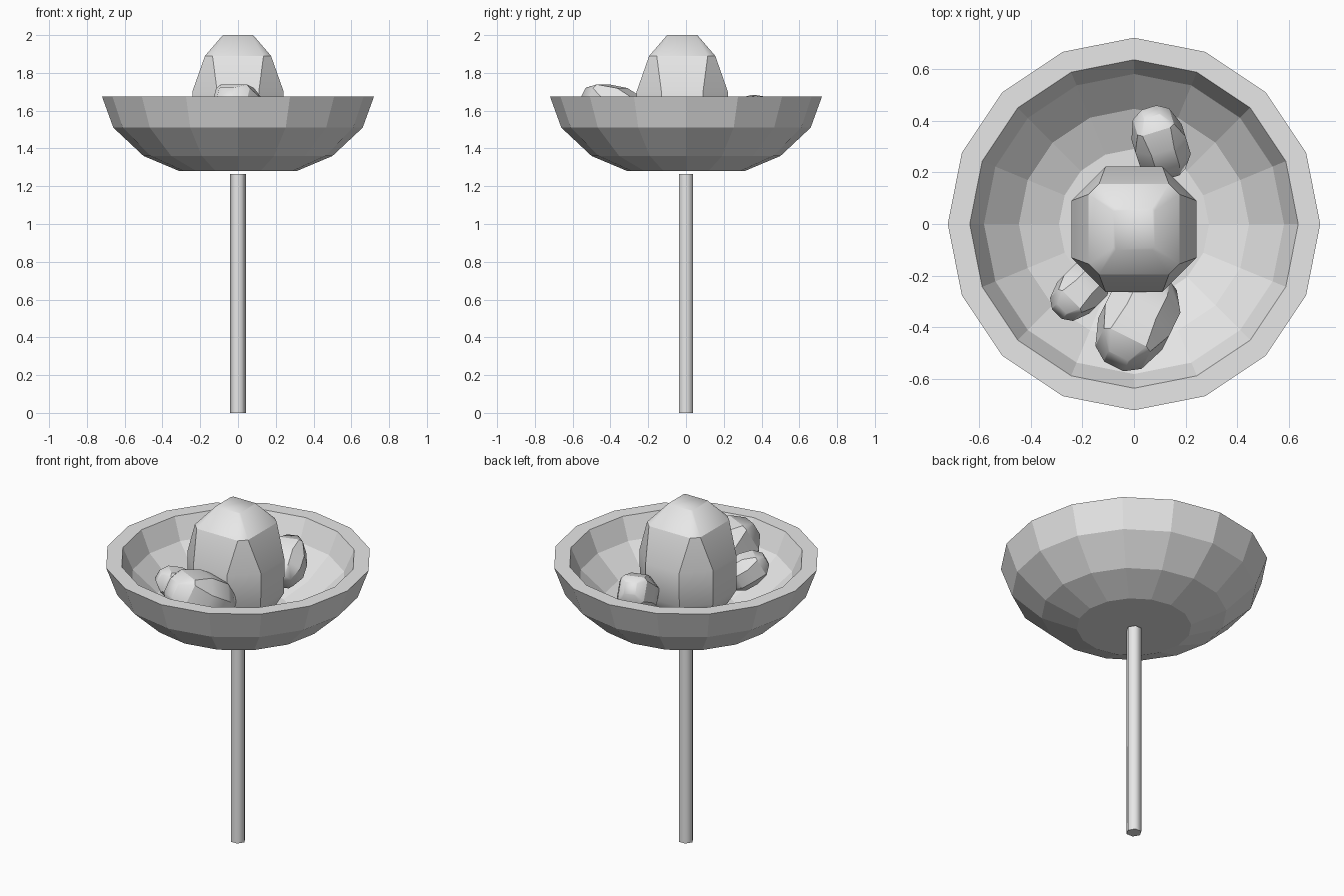
import bpy
import bmesh
import math
from mathutils import Vector

old = bpy.data.objects.get("Cube")
if old:
    bpy.data.objects.remove(old, do_unlink=True)

stone = bpy.data.materials.new("light_grey_stone")
stone.use_nodes = True
stone.diffuse_color = (0.8, 0.8, 0.8, 1)
stone.node_tree.nodes["Principled BSDF"].inputs["Base Color"].default_value = (0.8, 0.8, 0.8, 1)


def circle(radius, z, sides):
    return [Vector((radius * math.cos(math.tau * i / sides),
                    radius * math.sin(math.tau * i / sides), z)) for i in range(sides)]


def chamfered_square(half, flat, z):
    corners = []
    for sx, sy in ((1, 1), (-1, 1), (-1, -1), (1, -1)):
        pair = [(half * sx, flat * sy, z), (flat * sx, half * sy, z)]
        corners += pair if sx * sy > 0 else pair[::-1]
    return [Vector(c) for c in corners]


def loft(name, rings, smooth=False, sharp_from=None):
    """Skin closed rings in order and cap both ends."""
    bm = bmesh.new()
    loops = [[bm.verts.new(p) for p in ring] for ring in rings]
    for a, b in zip(loops, loops[1:]):
        for i in range(len(a)):
            j = (i + 1) % len(a)
            bm.faces.new((a[i], a[j], b[j], b[i]))
    bm.faces.new(loops[0])
    bm.faces.new(loops[-1])
    bmesh.ops.recalc_face_normals(bm, faces=bm.faces)
    for face in bm.faces:
        face.smooth = smooth
    # Keep the corner ridges and the edge of the cap crisp
    if sharp_from is not None:
        level = {v: k for k, loop in enumerate(loops) for v in loop}
        for e in bm.edges:
            k, m = sorted(level[v] for v in e.verts)
            if (k != m and k >= sharp_from) or k == m == sharp_from:
                e.smooth = False
    mesh = bpy.data.meshes.new(name)
    bm.to_mesh(mesh)
    bm.free()
    mesh.materials.append(stone)
    obj = bpy.data.objects.new(name, mesh)
    bpy.context.collection.objects.link(obj)
    return obj


# Bowl: outer wall up, over the rim, inner wall down
bowl_profile = [(0.31, 1.28), (0.50, 1.36), (0.66, 1.51), (0.72, 1.675),
                (0.635, 1.675), (0.58, 1.55), (0.445, 1.425), (0.29, 1.36)]
loft("bowl", [circle(r, z, 16) for r, z in bowl_profile])

# Pole: hexagonal post
pole = loft("pole", [circle(0.042, z, 6) for z in (0, 1.265)], smooth=True)
for edge in pole.data.edges:
    a, b = (pole.data.vertices[i].co.z for i in edge.vertices)
    edge.use_edge_sharp = abs(a - b) < 0.01

# Rocks: one egg-shaped boulder, repeated at smaller sizes and tilted
rock_profile = [(0.08, 0.07, 0.35), (0.175, 0.135, 0.24), (0.242, 0.11, 0.05),
                (0.24, 0.11, -0.15), (0.15, 0.08, -0.31)]
rocks = [("large_rock", (0, -0.02, 1.65), 1.0, (0, 0, 1)),
         ("front_rock", (0.01, -0.375, 1.585), 0.57, (-0.4, -0.8, 0.5)),
         ("back_rock", (0.1, 0.315, 1.565), 0.42, (-0.25, 0.8, 0.55)),
         ("side_rock", (-0.21, -0.26, 1.56), 0.36, (-0.65, -0.65, 0.5))]
for name, place, scale, axis in rocks:
    rock = loft(name, [chamfered_square(*p) for p in rock_profile], True, 1)
    rock.location = place
    rock.scale = (scale,) * 3
    if axis[0]:
        rock.rotation_euler = Vector(axis).to_track_quat('Z', 'Y').to_euler()
